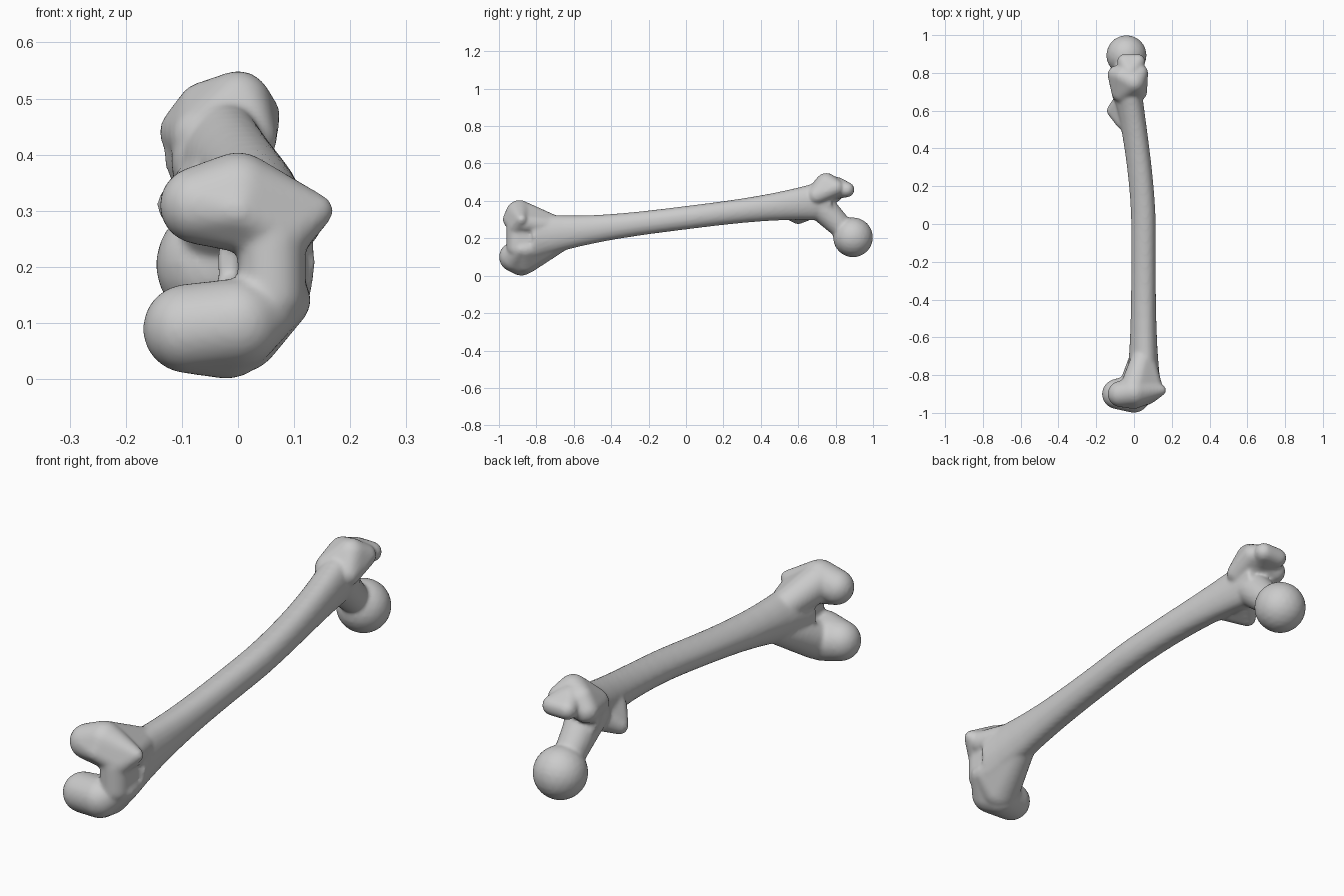
import bpy, bmesh, math
from mathutils import Matrix

if "Cube" in bpy.data.objects:
    bpy.data.objects.remove(bpy.data.objects["Cube"])

bm = bmesh.new()


def blob(*balls):
    """Convex hull stretched over balls given as (x, y, z, radius)."""
    part = bmesh.new()
    for x, y, z, radius in balls:
        bmesh.ops.create_icosphere(part, subdivisions=3, radius=radius,
                                   matrix=Matrix.Translation((x, y, z)))
    verts = [bm.verts.new(v.co) for v in part.verts]
    part.free()
    hull = bmesh.ops.convex_hull(bm, input=verts)
    spare = {g for g in hull["geom_interior"] + hull["geom_unused"]
             if isinstance(g, bmesh.types.BMVert)}
    bmesh.ops.delete(bm, geom=list(spare), context='VERTS')


def shaft_ring(y, sides=24):
    """Oval section that rises and bows along the shaft and flares at both ends."""
    centre_x = 0.05 - 0.15 * max(y, 0) ** 1.6
    centre_z = 0.31 + y / 8
    half_width = 0.065 + 0.05 * y ** 4
    half_height = 0.062 + 0.11 * abs(y) ** 3
    ring = []
    for i in range(sides):
        angle = math.tau * i / sides
        c, s = math.cos(angle), math.sin(angle)
        ring.append(bm.verts.new((centre_x + half_width * c, y,
                                  centre_z + half_height * s * (1 + 0.15 * c))))
    return ring


# Bowed shaft
start, end, steps = -0.82, 0.78, 20
rings = [shaft_ring(start + (end - start) * i / steps) for i in range(steps + 1)]
for near, far in zip(rings, rings[1:]):
    for i in range(len(near)):
        bm.faces.new((near[i - 1], near[i], far[i], far[i - 1]))
bm.faces.new(rings[0][::-1])
bm.faces.new(rings[-1])

# Upper condyle and its flare into the shaft
blob((-0.07, -0.9, 0.31, 0.07), (0, -0.89, 0.33, 0.075), (0, -0.94, 0.3, 0.04),
     (0.08, -0.9, 0.26, 0.05), (0.14, -0.88, 0.3, 0.03))
blob((0, -0.87, 0.32, 0.075), (0.1, -0.86, 0.28, 0.05), (0.05, -0.7, 0.26, 0.06))

# Lower condyle and its flare into the shaft
blob((-0.09, -0.9, 0.09, 0.08), (-0.02, -0.88, 0.08, 0.08), (0, -0.92, 0.1, 0.08),
     (0.09, -0.88, 0.14, 0.04))
blob((0, -0.86, 0.09, 0.08), (0.08, -0.86, 0.14, 0.05), (0.05, -0.67, 0.19, 0.06))

# Bridge between the condyles
blob((0.06, -0.9, 0.15, 0.06), (0.06, -0.9, 0.25, 0.06), (0.06, -0.8, 0.2, 0.06))

# Neck and ball head
blob((-0.04, 0.7, 0.39, 0.08), (-0.04, 0.84, 0.25, 0.06))
blob((-0.04, 0.893, 0.205, 0.107))

# Large trochanter with its overhanging lip
blob((-0.09, 0.79, 0.44, 0.05), (-0.06, 0.78, 0.48, 0.05), (0, 0.75, 0.49, 0.06),
     (0.03, 0.8, 0.47, 0.045), (0.02, 0.7, 0.43, 0.05), (-0.06, 0.7, 0.43, 0.06))
blob((-0.02, 0.8, 0.47, 0.06), (-0.05, 0.86, 0.46, 0.04), (0.02, 0.86, 0.46, 0.04))

# Small trochanter
blob((-0.11, 0.6, 0.31, 0.035), (-0.04, 0.66, 0.36, 0.06), (-0.05, 0.54, 0.35, 0.045))

bmesh.ops.recalc_face_normals(bm, faces=bm.faces[:])
mesh = bpy.data.meshes.new("thigh_bone")
bm.to_mesh(mesh)
bm.free()
bone = bpy.data.objects.new("thigh_bone", mesh)
bpy.context.collection.objects.link(bone)

# Grey bone material
grey = bpy.data.materials.new("bone_grey")
grey.use_nodes = True
colour = (0.6, 0.6, 0.6, 1)
grey.diffuse_color = colour
grey.node_tree.nodes["Principled BSDF"].inputs["Base Color"].default_value = colour
mesh.materials.append(grey)

# Fuse the parts into one surface with softened joins
fuse = bone.modifiers.new("fuse", 'REMESH')
fuse.mode = 'VOXEL'
fuse.voxel_size = 0.008
fuse.use_smooth_shade = True
soften = bone.modifiers.new("soften", 'SMOOTH')
soften.factor = 0.5
soften.iterations = 8
